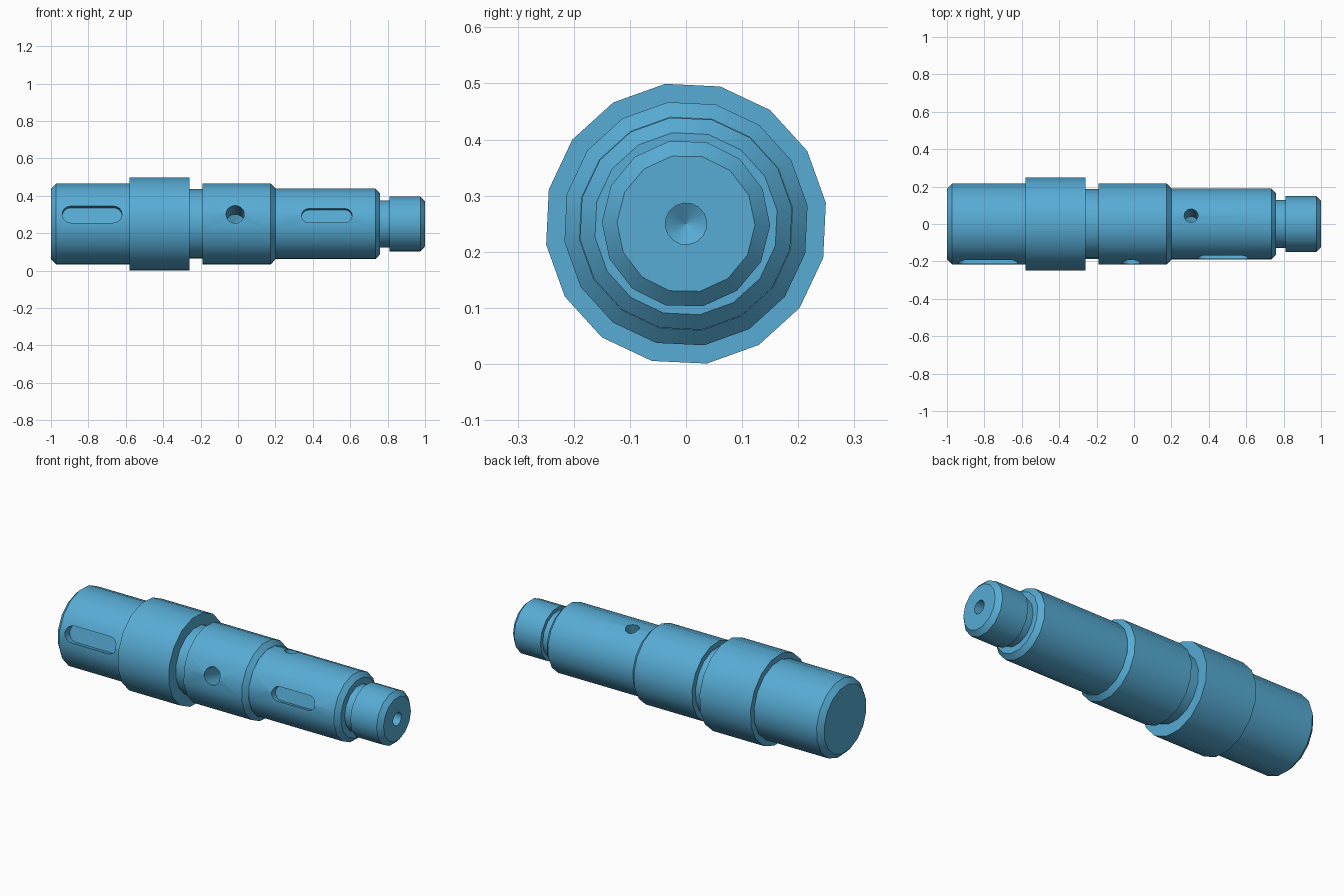
import bpy, bmesh, math
from mathutils import Matrix, Vector

cube = bpy.data.objects.get("Cube")
if cube:
    bpy.data.objects.remove(cube, do_unlink=True)

AXIS_Z = 0.25
TILT = math.radians(14)      # roll of the whole shaft about its axis
FRONT = Vector((0, -math.cos(TILT), math.sin(TILT)))
UP = Vector((0, math.sin(TILT), math.cos(TILT)))

steel = bpy.data.materials.new("steel blue")
steel.use_nodes = True
colour = (0.095, 0.41, 0.66, 1)
steel.diffuse_color = colour
steel.node_tree.nodes["Principled BSDF"].inputs["Base Color"].default_value = colour


def make_object(name, bm):
    bmesh.ops.remove_doubles(bm, verts=bm.verts, dist=1e-5)
    bmesh.ops.recalc_face_normals(bm, faces=bm.faces)
    mesh = bpy.data.meshes.new(name)
    bm.to_mesh(mesh)
    bm.free()
    mesh.materials.append(steel)
    obj = bpy.data.objects.new(name, mesh)
    bpy.context.collection.objects.link(obj)
    return obj


def lathe(name, profile, sides, matrix=Matrix.Translation((0, 0, AXIS_Z))):
    """Closed solid turned around the x axis from (x, radius) points."""
    bm = bmesh.new()
    start = math.pi / 2 - TILT
    angles = [start + math.tau * i / sides for i in range(sides)]
    rings = [[bm.verts.new((x, r * math.cos(a), r * math.sin(a))) for a in angles]
             for x, r in profile]
    for a, b in zip(rings, rings[1:]):
        for i in range(sides):
            j = (i + 1) % sides
            bm.faces.new((a[i], a[j], b[j], b[i]))
    bm.faces.new(rings[0])
    bm.faces.new(rings[-1])
    bm.transform(matrix)
    return make_object(name, bm)


def drill(radius, depth, origin, direction):
    """Pointed drill cutter whose mouth lies at origin."""
    turn = direction.to_track_quat('X', 'Z').to_matrix().to_4x4()
    profile = [(-depth - radius * 0.6, 0.0001), (-depth, radius), (0.05, radius)]
    return lathe("drill_cutter", profile, 16, Matrix.Translation(origin) @ turn)


def slot(x0, x1, width, floor):
    """Round-ended keyway cutter from the floor radius outwards."""
    bm = bmesh.new()
    r = width / 2
    outline = []
    for cx, begin in ((x1 - r, -90), (x0 + r, 90)):
        for i in range(9):
            a = math.radians(begin + i * 22.5)
            outline.append(bm.verts.new((cx + r * math.cos(a), r * math.sin(a), floor)))
    base = bm.faces.new(outline)
    top = bmesh.ops.extrude_face_region(bm, geom=[base])["geom"]
    bmesh.ops.translate(bm, vec=(0, 0, 0.2),
                        verts=[v for v in top if isinstance(v, bmesh.types.BMVert)])
    bm.transform(Matrix.Translation((0, 0, AXIS_Z))
                 @ Matrix.Rotation(math.pi / 2 - TILT, 4, 'X'))
    return make_object("slot_cutter", bm)


def cut(obj, cutter):
    cutter.hide_render = True
    mod = obj.modifiers.new("cut", 'BOOLEAN')
    mod.operation = 'DIFFERENCE'
    mod.solver = 'EXACT'
    mod.object = cutter
    bpy.context.view_layer.objects.active = obj
    bpy.ops.object.modifier_apply(modifier=mod.name)
    bpy.data.objects.remove(cutter, do_unlink=True)


# Turned sections from left to right along the axis
rear_journal = lathe("rear_journal", [(-1, 0.19), (-0.972, 0.219), (-0.58, 0.219)], 16)
collar = lathe("collar", [(-0.58, 0.252), (-0.26, 0.252)], 16)
relief = lathe("relief_neck", [(-0.26, 0.188), (-0.19, 0.188)], 16)
middle = lathe("middle_journal", [(-0.19, 0.219), (0.175, 0.219), (0.2, 0.192)], 16)
drive = lathe("drive_shaft", [(0.2, 0.191), (0.735, 0.191), (0.76, 0.164)], 16)
groove = lathe("end_groove", [(0.76, 0.129), (0.81, 0.129)], 14)
tip = lathe("end_journal", [(0.81, 0.15), (0.975, 0.15), (1, 0.123)], 14)

# Keyways and drilled holes
centre = Vector((0, 0, AXIS_Z))
cut(rear_journal, slot(-0.94, -0.62, 0.092, 0.172))
cut(drive, slot(0.34, 0.61, 0.078, 0.152))
cut(middle, drill(0.049, 0.2, centre + Vector((-0.015, 0, 0)) + FRONT * 0.217, FRONT))
cut(drive, drill(0.037, 0.17, centre + Vector((0.305, 0, 0)) + UP * 0.19, UP))
cut(tip, drill(0.037, 0.1, centre + Vector((1, 0, 0)), Vector((1, 0, 0))))

# Smooth barrels with crisp shoulders
bpy.ops.object.select_all(action='DESELECT')
for obj in (rear_journal, collar, relief, middle, drive, groove, tip):
    obj.select_set(True)
bpy.context.view_layer.objects.active = tip
bpy.ops.object.shade_smooth_by_angle(angle=math.radians(30))
